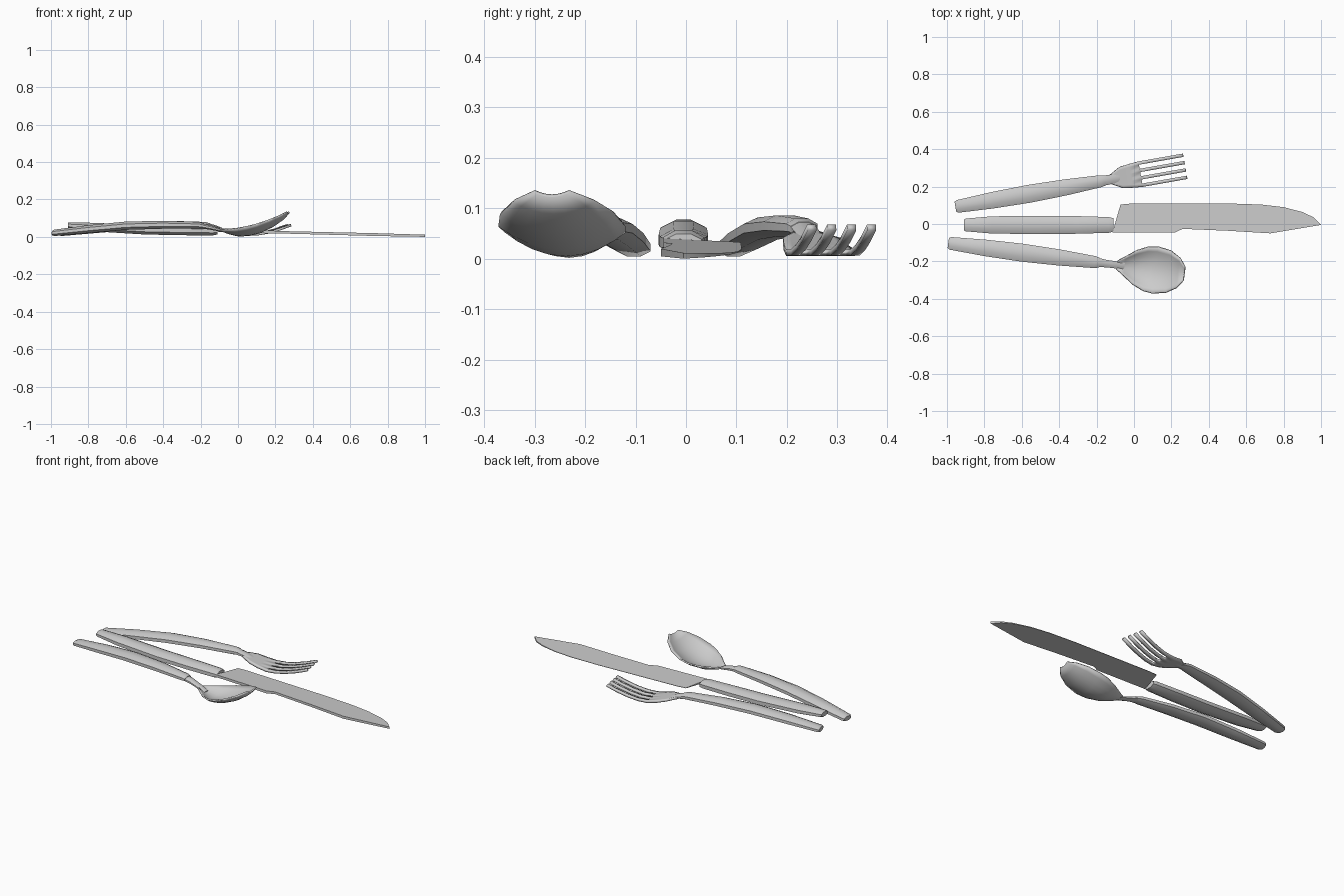
import bpy, bmesh
from math import cos, sin, pi, radians

if "Cube" in bpy.data.objects:
    bpy.data.objects.remove(bpy.data.objects["Cube"])


def finish(bm, name, loc=(0, 0, 0), yaw=0, thick=0, angle=35):
    bmesh.ops.recalc_face_normals(bm, faces=bm.faces)
    me = bpy.data.meshes.new(name)
    bm.to_mesh(me)
    bm.free()
    ob = bpy.data.objects.new(name, me)
    bpy.context.collection.objects.link(ob)
    ob.location = loc
    ob.rotation_euler.z = radians(yaw)
    if thick:
        mod = ob.modifiers.new("thickness", 'SOLIDIFY')
        mod.thickness = thick
        mod.offset = 0
    bpy.ops.object.select_all(action='DESELECT')
    ob.select_set(True)
    bpy.context.view_layer.objects.active = ob
    bpy.ops.object.shade_smooth_by_angle(angle=radians(angle))
    return ob


def loft(name, stations, loc, yaw):
    """Eight-sided bar through stations (along, half width, half height, centre z)."""
    bm = bmesh.new()
    k = 1 / cos(pi / 8)
    rings = []
    for s, w, h, z in stations:
        angs = [pi / 8 + i * pi / 4 for i in range(8)]
        rings.append([bm.verts.new((s, w * k * cos(a), z + h * k * sin(a))) for a in angs])
    for a, b in zip(rings, rings[1:]):
        for i in range(8):
            j = (i + 1) % 8
            bm.faces.new((a[i], a[j], b[j], b[i]))
    bm.faces.new(rings[0])
    bm.faces.new(rings[-1])
    return finish(bm, name, loc, yaw, angle=50)


def sheet(name, stations, cols, loc, yaw, thick, gap_from=None):
    """Bent sheet through stations (along, half width, middle z, edge z)."""
    bm = bmesh.new()
    rows = [[bm.verts.new((s, w * c, zm + (ze - zm) * c * c)) for c in cols]
            for s, w, zm, ze in stations]
    for r, (a, b) in enumerate(zip(rows, rows[1:])):
        for i in range(len(cols) - 1):
            if gap_from is not None and r >= gap_from and i % 2:
                continue
            bm.faces.new((a[i], a[i + 1], b[i + 1], b[i]))
    loose = [v for v in bm.verts if not v.link_faces]
    bmesh.ops.delete(bm, geom=loose, context='VERTS')
    return finish(bm, name, loc, yaw, thick)


# Arched handles shared by fork and spoon
arched = [(0, .027, .012, .020), (.012, .034, .017, .022), (.2, .044, .021, .042),
          (.4, .048, .022, .060), (.6, .043, .021, .065), (.79, .032, .018, .062),
          (.815, .026, .014, .059)]
FORK, FORK_YAW = (-.955, .092, 0), 10
SPOON, SPOON_YAW = (-.993, -.102, 0), -7.4
loft("fork_handle", arched, FORK, FORK_YAW)
loft("spoon_handle", arched, SPOON, SPOON_YAW)

# Fork neck and four-tined head
loft("fork_neck", [(.80, .027, .016, .060), (.85, .025, .011, .050),
                   (.90, .024, .005, .036)], FORK, FORK_YAW)
fork_cols = [-1, -.74, -.42, -.16, .16, .42, .74, 1]
sheet("fork_head", [(.84, .024, .050, .050), (.87, .040, .043, .043),
                    (.90, .057, .036, .036), (.95, .064, .022, .022),
                    (1.005, .069, .012, .012), (1.06, .069, .013, .013),
                    (1.12, .069, .023, .023), (1.18, .069, .039, .039),
                    (1.246, .069, .062, .062)],
      fork_cols, FORK, FORK_YAW, .012, gap_from=4)

# Spoon neck and dished bowl
loft("spoon_neck", [(.80, .026, .014, .060), (.85, .020, .012, .051),
                    (.91, .019, .008, .036), (.95, .019, .004, .024)], SPOON, SPOON_YAW)
sheet("spoon_bowl", [(.91, .022, .034, .040), (.95, .050, .019, .041),
                     (1.004, .090, .006, .045), (1.064, .118, .009, .055),
                     (1.115, .125, .022, .067), (1.185, .113, .054, .091),
                     (1.240, .080, .092, .115), (1.272, .035, .125, .134)],
      [-1, -.8, -.55, -.28, 0, .28, .55, .8, 1], SPOON, SPOON_YAW, .008)

# Knife handle, straight and tilted down to the blade
loft("knife_handle", [(-.91, .029, .013, .062), (-.90, .034, .017, .061),
                      (-.76, .046, .023, .052), (-.5, .049, .025, .038),
                      (-.3, .047, .025, .034), (-.135, .042, .024, .032),
                      (-.110, .036, .018, .031)], (0, -.005, 0), 0)

# Knife blade, wedge section with the cutting edge at +y
outline = [(-.115, -.045), (-.072, .104), (-.02, .109), (.5, .11), (.68, .104),
           (.80, .090), (.90, .064), (.96, .036), (1, -.005), (.73, -.05),
           (.5, -.036), (.26, -.026), (.22, -.045)]
bm = bmesh.new()
layers = []
for side in (1, -1):
    layers.append([bm.verts.new((x, y, .033 - .027 * (x + .11) / 1.11
                                 + side * (.001 + .045 * (.11 - y) / 1.1)))
                   for x, y in outline])
bm.faces.new(layers[0])
bm.faces.new(layers[1])
for i in range(len(outline)):
    j = (i + 1) % len(outline)
    bm.faces.new((layers[0][i], layers[0][j], layers[1][j], layers[1][i]))
finish(bm, "knife_blade")
